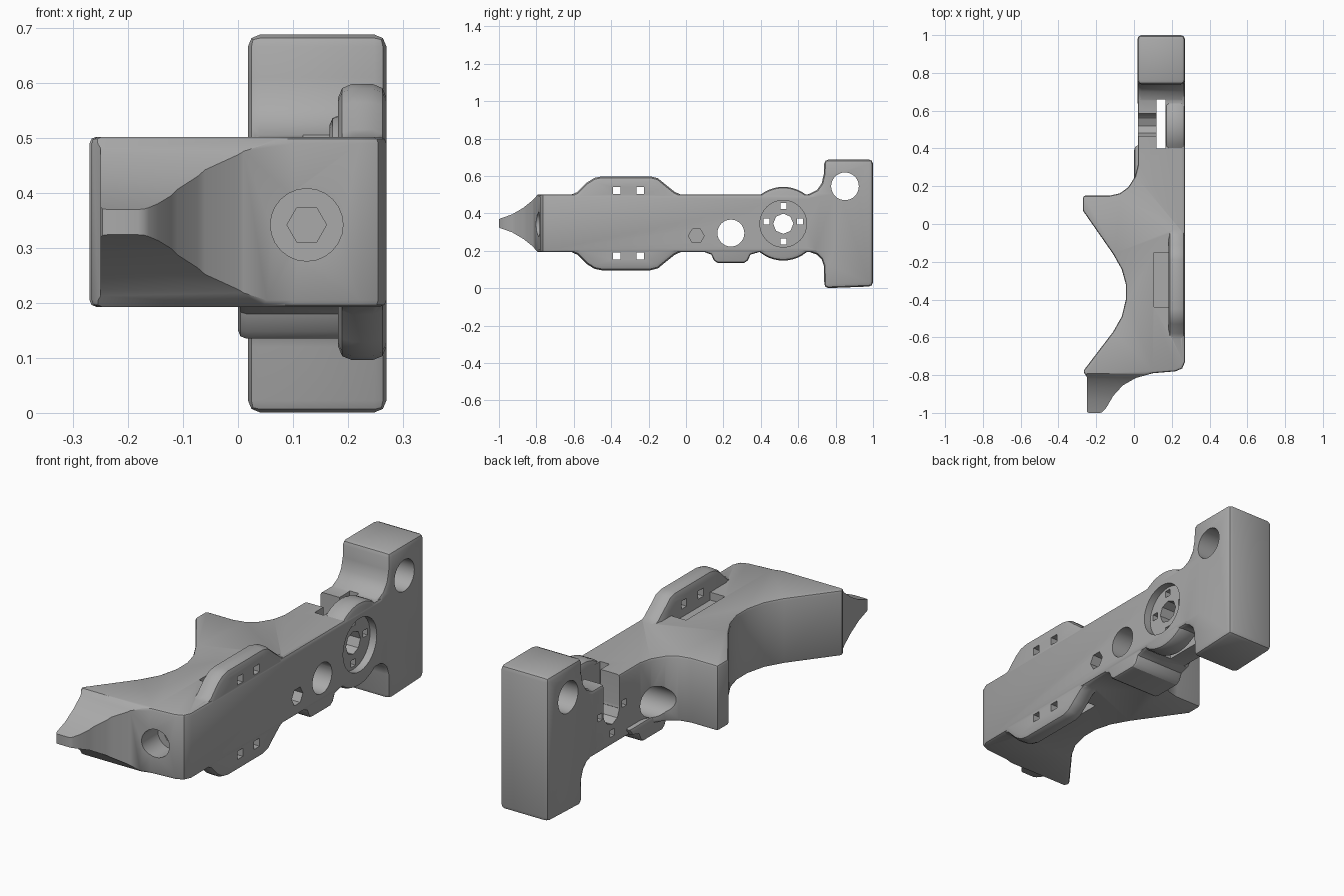
import bpy, bmesh, math
from mathutils import Vector

cube = bpy.data.objects.get("Cube")
if cube:
    bpy.data.objects.remove(cube)

MID = 0.347  # height of the frame's centre line

grey = bpy.data.materials.new("mid_grey")
grey.use_nodes = True
grey.diffuse_color = (0.4, 0.4, 0.4, 1)
grey.node_tree.nodes["Principled BSDF"].inputs["Base Color"].default_value = (0.4, 0.4, 0.4, 1)


def apply(obj, mod):
    bpy.context.view_layer.objects.active = obj
    bpy.ops.object.modifier_apply(modifier=mod.name)


def prism(name, axis, pts, lo, hi, bevel=0):
    """Extrude a 2D outline along an axis, optionally rounding its edges."""
    place = {"x": lambda a, b, d: (d, a, b),
             "y": lambda a, b, d: (a, d, b),
             "z": lambda a, b, d: (a, b, d)}[axis]
    bm = bmesh.new()
    face = bm.faces.new([bm.verts.new(place(a, b, lo)) for a, b in pts])
    new = bmesh.ops.extrude_face_region(bm, geom=[face])["geom"]
    move = Vector(place(0, 0, hi - lo))
    bmesh.ops.translate(bm, vec=move, verts=[v for v in new if isinstance(v, bmesh.types.BMVert)])
    bmesh.ops.recalc_face_normals(bm, faces=bm.faces)
    mesh = bpy.data.meshes.new(name)
    bm.to_mesh(mesh)
    bm.free()
    mesh.materials.append(grey)
    obj = bpy.data.objects.new(name, mesh)
    bpy.context.collection.objects.link(obj)
    if bevel:
        mod = obj.modifiers.new("round", "BEVEL")
        mod.width, mod.segments = bevel, 2
        mod.limit_method, mod.angle_limit = "ANGLE", math.radians(50)
        apply(obj, mod)
    return obj


def circle(a, b, r, n=32):
    return [(a + r * math.cos(math.tau * i / n), b + r * math.sin(math.tau * i / n))
            for i in range(n)]


def rect(a0, a1, b0, b1):
    return [(a0, b0), (a1, b0), (a1, b1), (a0, b1)]


def flip(pts):
    return [(a, 2 * MID - b) for a, b in pts]


def combine(base, tool, operation):
    mod = base.modifiers.new("combine", "BOOLEAN")
    mod.object, mod.operation, mod.solver = tool, operation, "EXACT"
    apply(base, mod)
    bpy.data.objects.remove(tool)


# Main frame: arm, finger hook, saddle and pointed nose, seen from the top
outline = [(0.27, 0.8), (0.02, 0.8), (0.02, 0.31), (0.005, 0.25), (-0.03, 0.195),
           (-0.075, 0.162), (-0.13, 0.15), (-0.27, 0.15), (-0.27, 0.07), (-0.11, -0.16),
           (-0.065, -0.24), (-0.043, -0.32), (-0.043, -0.4), (-0.065, -0.49),
           (-0.11, -0.57), (-0.27, -0.78), (-0.25, -0.81), (-0.25, -1), (-0.17, -1),
           (-0.145, -0.97), (-0.11, -0.91), (-0.06, -0.855), (0.01, -0.815),
           (0.1, -0.79), (0.22, -0.78), (0.255, -0.765), (0.27, -0.73)]
frame = prism("frame", "z", outline, 0.193, 0.502, 0.012)

# Taper of the nose above and below
taper = [(-1.1, 0.37), (-1, 0.37), (-0.93, 0.395), (-0.87, 0.43), (-0.82, 0.47),
         (-0.785, 0.51), (-0.785, 0.7), (-1.1, 0.7)]
for pts in (taper, flip(taper)):
    combine(frame, prism("nose_cutter", "x", pts, -0.5, 0.5), "DIFFERENCE")

# Pockets in the frame behind the side flange
pocket = rect(0.105, 0.182, 0.465, 0.7)
for pts in (pocket, flip(pocket)):
    combine(frame, prism("pocket_cutter", "y", pts, -0.44, -0.15), "DIFFERENCE")

# Side flange, wheel housing, lug and end block
half = [(-0.66, 0.48), (-0.58, 0.515), (-0.53, 0.565), (-0.49, 0.59), (-0.45, 0.598),
        (-0.19, 0.598), (-0.15, 0.588), (-0.11, 0.555), (-0.06, 0.515), (0.02, 0.48)]
flange = half + flip(half)[::-1]
combine(frame, prism("flange", "x", flange, 0.182, 0.27, 0.025), "UNION")
combine(frame, prism("wheel_housing", "x", circle(0.52, 0.345, 0.197, 48), 0.166, 0.27, 0.02), "UNION")

lug = [(0.06, 0.23), (0.1, 0.193), (0.135, 0.18), (0.15, 0.148), (0.17, 0.135),
       (0.31, 0.135), (0.33, 0.148), (0.345, 0.18), (0.39, 0.193), (0.42, 0.23)]
combine(frame, prism("lug", "x", lug, 0.0, 0.268, 0.015), "UNION")

block = [(1, 0.01), (1, 0.688), (0.74, 0.688), (0.737, 0.61), (0.725, 0.56), (0.7, 0.525),
         (0.66, 0.505), (0.62, 0.49), (0.62, 0.21), (0.66, 0.194), (0.7, 0.18),
         (0.725, 0.155), (0.737, 0.12), (0.74, 0.0)]
combine(frame, prism("end_block", "x", block, 0.018, 0.27, 0.022), "UNION")

# Wheel slot, face recess and the open notch on the far side
cutters = [("z", rect(0.118, 0.166, 0.4, 0.66), -0.1, 0.8),
           ("x", circle(0.52, 0.345, 0.125), 0.235, 0.4),
           ("x", rect(0.465, 0.585, 0.36, 0.7), -0.1, 0.13),
           ("x", circle(0.525, 0.36, 0.06), -0.1, 0.13)]

# Wheel bore with four square windows around it
cutters.append(("x", circle(0.52, 0.345, 0.054, 8), -0.1, 0.4))
for dy, dz in ((0.09, 0.012), (-0.09, 0.012), (0, 0.095), (0, -0.095)):
    y, z = 0.52 + dy, 0.345 + dz
    cutters.append(("x", rect(y - 0.016, y + 0.016, z - 0.016, z + 0.016), -0.1, 0.4))

# Round holes through the lug and end block, blind hexagonal socket
cutters += [("x", circle(0.24, 0.295, 0.072), -0.4, 0.4),
            ("x", circle(0.85, 0.545, 0.074), -0.4, 0.4),
            ("x", circle(0.055, 0.28, 0.042, 6), 0.15, 0.4)]

# Counterbored bolt hole in the front
cutters += [("y", circle(0.125, 0.342, 0.066, 24), -1.1, -0.68),
            ("y", circle(0.125, 0.342, 0.036, 6), -0.7, -0.5)]

# Square holes in the flange
for y in (-0.37, -0.245):
    window = rect(y - 0.02, y + 0.02, 0.503, 0.541)
    for pts in (window, flip(window)):
        cutters.append(("x", pts, 0.12, 0.4))

for axis, pts, lo, hi in cutters:
    combine(frame, prism("cutter", axis, pts, lo, hi), "DIFFERENCE")

bpy.ops.object.select_all(action="DESELECT")
frame.select_set(True)
bpy.context.view_layer.objects.active = frame
bpy.ops.object.shade_smooth_by_angle(angle=math.radians(30))
